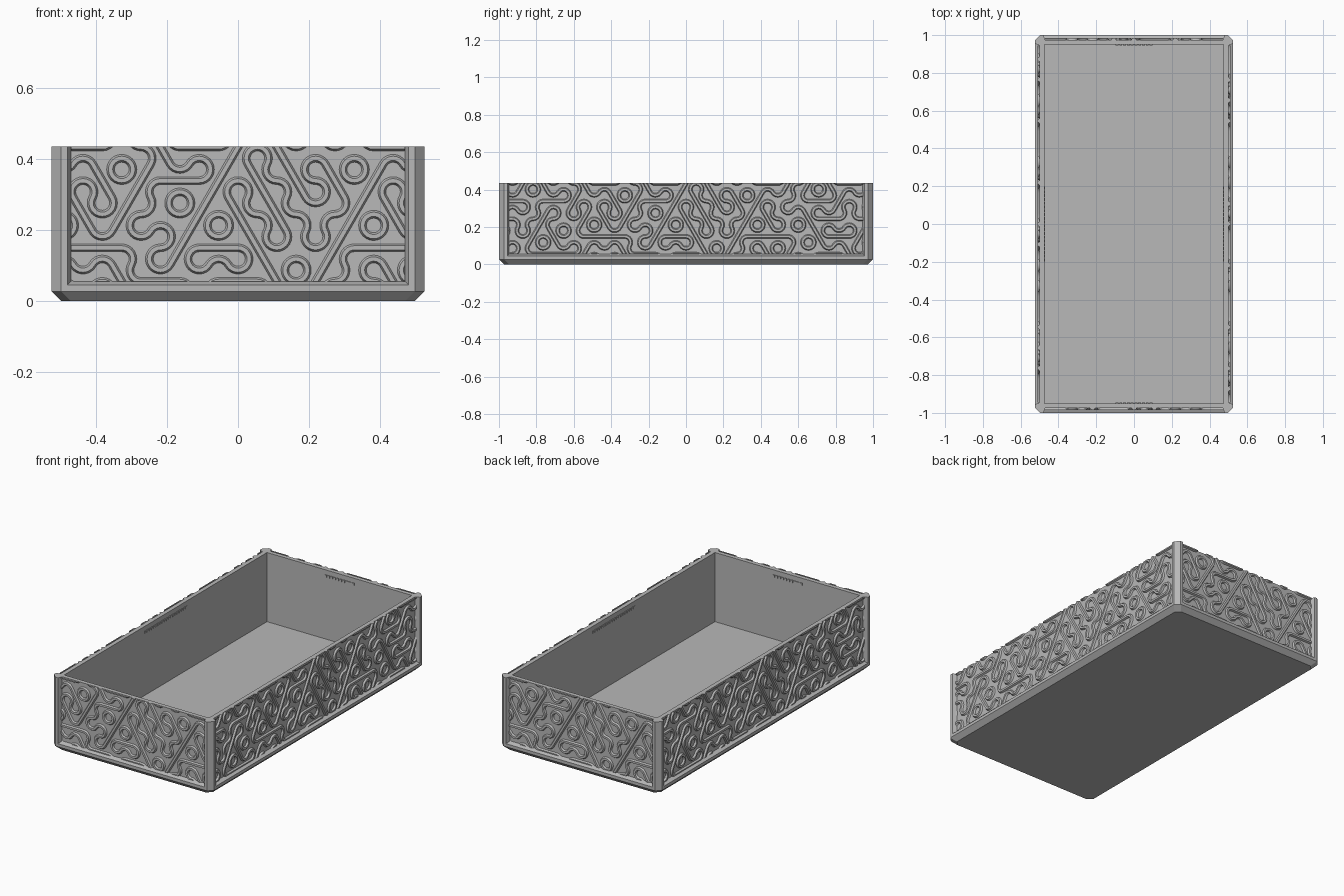
import bpy, bmesh
from math import pi, sin, cos, radians, sqrt
from mathutils import Matrix, Vector

cube = bpy.data.objects.get("Cube")
if cube:
    bpy.data.objects.remove(cube)

# Main dimensions
HX, HY, TOP = 0.525, 1.0, 0.435
CHAMFER = 0.027
RECESS = 0.025          # depth of the side panels
WALL = 0.05             # outer face to cavity
FLOOR = 0.025
PANEL_Z = 0.055
ROW, SIDE = 0.0945, 0.063   # hexagon row spacing and edge length
COL = SIDE * sqrt(3)

grey = bpy.data.materials.new("grey plastic")
grey.use_nodes = True
colour = (0.48, 0.48, 0.48, 1)
grey.diffuse_color = colour
grey.node_tree.nodes["Principled BSDF"].inputs["Base Color"].default_value = colour


def make_object(name, bm):
    bmesh.ops.recalc_face_normals(bm, faces=bm.faces)
    mesh = bpy.data.meshes.new(name)
    bm.to_mesh(mesh)
    bm.free()
    mesh.materials.append(grey)
    obj = bpy.data.objects.new(name, mesh)
    bpy.context.collection.objects.link(obj)
    return obj


def loft(bm, rings):
    """Closed solid through rings of equal point count."""
    loops = [[bm.verts.new(p) for p in ring] for ring in rings]
    n = len(loops[0])
    for a, b in zip(loops, loops[1:]):
        for i in range(n):
            j = (i + 1) % n
            bm.faces.new((a[i], a[j], b[j], b[i]))
    bm.faces.new(loops[0][::-1])
    bm.faces.new(loops[-1])


def octagon(inset, z):
    x, y, c = HX - inset, HY - inset, CHAMFER
    return [(x - c, -y, z), (x, c - y, z), (x, y - c, z), (x - c, y, z),
            (c - x, y, z), (-x, y - c, z), (-x, c - y, z), (c - x, -y, z)]


def rectangle(x, y, z):
    return [(-x, -y, z), (x, -y, z), (x, y, z), (-x, y, z)]


# Four sides: name, angle, distance to the face, half width of the panel
SIDES = [("front", 0, HY, HX - 0.055), ("right", pi / 2, HX, HY - 0.055),
         ("back", pi, HY, HX - 0.055), ("left", -pi / 2, HX, HY - 0.055)]


def side_matrix(angle, distance):
    return Matrix.Rotation(angle, 4, 'Z') @ Matrix.Translation((0, -distance, 0))


# Tray body with chamfered base and corners
bm = bmesh.new()
loft(bm, [octagon(CHAMFER, 0), octagon(0, CHAMFER), octagon(0, TOP)])
tray = make_object("tray_body", bm)

# Cutter: cavity and four recessed panels with sloped edges
bm = bmesh.new()
loft(bm, [rectangle(HX - WALL, HY - WALL, FLOOR), rectangle(HX - WALL, HY - WALL, 1)])
for name, angle, face, half in SIDES:
    m = side_matrix(angle, face)
    rings = []
    for depth, grow in ((RECESS, 0), (-RECESS, 0.02)):
        w, low = half + grow, PANEL_Z - grow
        rings.append([m @ Vector(p) for p in
                      ((-w, depth, low), (w, depth, low), (w, depth, 1), (-w, depth, 1))])
    loft(bm, rings)
cutter = make_object("tray_cutter", bm)
cutter.hide_render = True
cutter.hide_viewport = True
cut = tray.modifiers.new("hollow", 'BOOLEAN')
cut.operation = 'DIFFERENCE'
cut.solver = 'EXACT'
cut.object = cutter

# Hexagonal tile kinds: straight direction (or none) and corners with arcs
KINDS = {"H": (0, (90, 270)), "U": (60, (150, 330)), "D": (120, (30, 210)),
         "Y": (None, (90, 210, 330)), "A": (None, (30, 150, 270))}
TILES = ["UAHHUYDHYHDUADUYHDU",
         "AUDAHHYUHDAUHHYDHU",
         "HYUAUDUAUDDYUDYDHAH",
         "HYHUYDUHUDDDUYAHUY",
         "DUDADHADHUDAAHUUDHA"]
# Ridge section: sideways offset and height above the panel
SECTION = [(-0.012, -0.002), (-0.006, 0.01), (0.006, 0.01), (0.012, -0.002)]


def polar(angle, radius):
    return Vector((cos(angle), sin(angle))) * radius


def sweep(bm, path):
    """Ridge along (point, sideways normal) pairs in the panel plane."""
    rings = []
    for point, normal in path:
        ring = []
        for offset, height in SECTION:
            q = point + normal * offset
            ring.append(bm.verts.new((q.x, -height, q.y)))
        rings.append(ring)
    for a, b in zip(rings, rings[1:]):
        for i in range(4):
            j = (i + 1) % 4
            bm.faces.new((a[i], a[j], b[j], b[i]))


def tile(bm, kind, centre):
    straight, corners = KINDS[kind]
    if straight is not None:
        a = radians(straight)
        end = polar(a, COL / 2)
        normal = polar(a + pi / 2, 1)
        sweep(bm, [(centre - end, normal), (centre + end, normal)])
    for corner in corners:
        a = radians(corner)
        pivot = centre + polar(a, SIDE)
        path = []
        for i in range(9):
            out = polar(a + pi + radians(-60 + 15 * i), 1)
            path.append((pivot + out * SIDE / 2, out))
        sweep(bm, path)


def clip(bm, point, normal):
    result = bmesh.ops.bisect_plane(bm, geom=bm.verts[:] + bm.edges[:] + bm.faces[:],
                                    plane_co=point, plane_no=normal, clear_outer=True)
    edges = [e for e in result["geom_cut"] if isinstance(e, bmesh.types.BMEdge)]
    bmesh.ops.holes_fill(bm, edges=edges, sides=8)


# Winding ridges on every panel
for name, angle, face, half in SIDES:
    bm = bmesh.new()
    for r, row in enumerate(TILES):
        for c, kind in enumerate(row):
            x = (c - (len(row) - 1) / 2) * COL
            if abs(x) < half + COL:
                tile(bm, kind, Vector((x, PANEL_Z + r * ROW)))
    bmesh.ops.remove_doubles(bm, verts=bm.verts, dist=0.0003)
    clip(bm, (half, 0, 0), (1, 0, 0))
    clip(bm, (-half, 0, 0), (-1, 0, 0))
    clip(bm, (0, 0, TOP), (0, 0, 1))
    clip(bm, (0, 0, PANEL_Z), (0, 0, -1))
    ridges = make_object(name + "_ridges", bm)
    ridges.matrix_world = side_matrix(angle, face - RECESS)
    bpy.ops.object.select_all(action='DESELECT')
    ridges.select_set(True)
    bpy.context.view_layer.objects.active = ridges
    bpy.ops.object.shade_smooth_by_angle(angle=radians(30))

# Rows of small grip teeth high on the inner walls
for name, angle, face, half in SIDES:
    bm = bmesh.new()
    count = 10 if half < HX else 20
    for i in range(count):
        x = (i - (count - 1) / 2) * 0.02
        place = Matrix.Translation((x, 0, TOP - 0.035)) @ Matrix.Diagonal((0.015, 0.008, 0.014, 1))
        bmesh.ops.create_cube(bm, size=1, matrix=place)
    teeth = make_object(name + "_grip_teeth", bm)
    teeth.matrix_world = side_matrix(angle, face - WALL)
